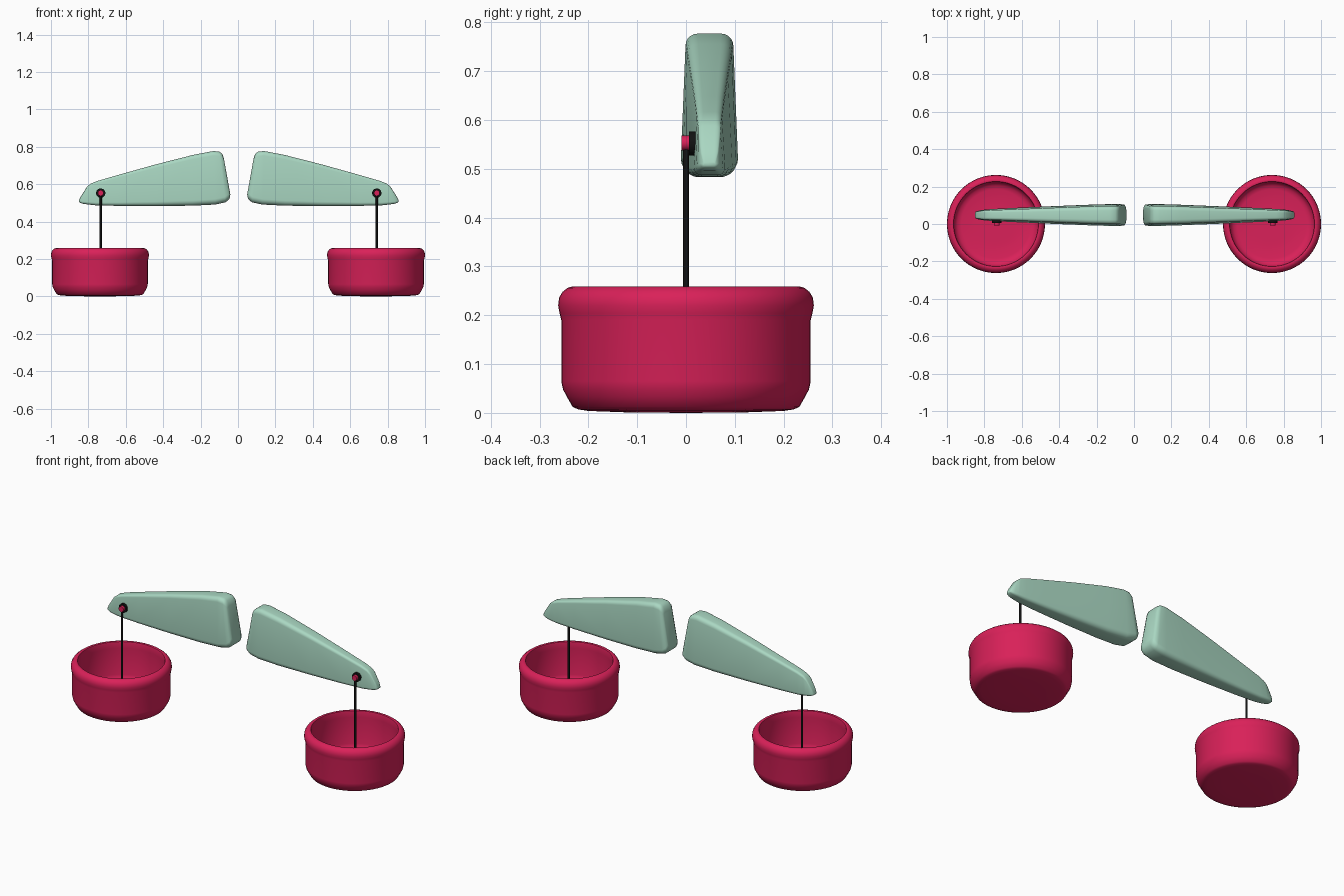
import bpy, bmesh, math
from mathutils import Vector

if "Cube" in bpy.data.objects:
    bpy.data.objects.remove(bpy.data.objects["Cube"])

MID = 0.004      # mirror plane of arms and rods
ARM_Y = 0.048    # centre of the arm thickness


def material(name, rgb):
    m = bpy.data.materials.new(name)
    m.diffuse_color = (*rgb, 1)
    m.use_nodes = True
    m.node_tree.nodes["Principled BSDF"].inputs["Base Color"].default_value = m.diffuse_color
    return m


GREEN = material("mint", (0.40, 0.68, 0.54))
RED = material("crimson", (0.70, 0.015, 0.10))
BLACK = material("black", (0.006, 0.006, 0.006))


def finish(bm, name, mat, angle=40):
    bmesh.ops.recalc_face_normals(bm, faces=bm.faces)
    me = bpy.data.meshes.new(name)
    bm.to_mesh(me)
    bm.free()
    ob = bpy.data.objects.new(name, me)
    bpy.context.collection.objects.link(ob)
    me.materials.append(mat)
    bpy.ops.object.select_all(action='DESELECT')
    ob.select_set(True)
    bpy.context.view_layer.objects.active = ob
    bpy.ops.object.shade_smooth_by_angle(angle=math.radians(angle))
    return ob


def bridge(bm, a, b):
    n = len(a)
    for i in range(n):
        bm.faces.new((a[i], a[(i + 1) % n], b[(i + 1) % n], b[i]))


# arm sections: top x, top z, bottom x, bottom z, half width top, half width bottom
ARM = [
    (0.083, 0.735, 0.049, 0.545, 0.036, 0.042),
    (0.092, 0.762, 0.054, 0.520, 0.046, 0.055),
    (0.108, 0.774, 0.075, 0.503, 0.049, 0.058),
    (0.140, 0.777, 0.130, 0.491, 0.049, 0.0585),
    (0.250, 0.756, 0.250, 0.485, 0.046, 0.055),
    (0.450, 0.705, 0.450, 0.483, 0.038, 0.047),
    (0.650, 0.649, 0.650, 0.484, 0.030, 0.038),
    (0.760, 0.617, 0.770, 0.487, 0.026, 0.032),
    (0.795, 0.603, 0.815, 0.492, 0.024, 0.028),
    (0.814, 0.588, 0.840, 0.496, 0.023, 0.024),
    (0.845, 0.540, 0.855, 0.502, 0.018, 0.019),
    (0.859, 0.514, 0.859, 0.506, 0.012, 0.012),
]


def arm(side, name):
    bm = bmesh.new()
    rings = []
    for tx, tz, bx, bz, wt, wb in ARM:
        top, bot = Vector((tx, 0, tz)), Vector((bx, 0, bz))
        height = (top - bot).length
        ring = []
        for k, (sy, sz) in enumerate(((1, 1), (-1, 1), (-1, -1), (1, -1))):
            w = wt if sz > 0 else wb
            r = min(w * 0.5, height * 0.45)
            for j in range(6):
                a = math.radians(90 * k + 18 * j)
                y = sy * (w - r) + r * math.cos(a)
                h = (height - r if sz > 0 else r) + r * math.sin(a)
                p = bot.lerp(top, h / height)
                ring.append(bm.verts.new((MID + side * (p.x - MID), ARM_Y + y, p.z)))
        rings.append(ring)
    for a, b in zip(rings, rings[1:]):
        bridge(bm, a, b)
    bm.faces.new(rings[0])
    bm.faces.new(rings[-1])
    finish(bm, name, GREEN, 60)


# bowl: outer wall, rolled rim, inner wall, floor (radius, z)
BOWL = [
    (0.12, 0.001), (0.20, 0.004), (0.220, 0.007), (0.232, 0.012), (0.244, 0.033),
    (0.252, 0.048), (0.2555, 0.065), (0.2555, 0.190), (0.259, 0.204), (0.262, 0.220),
    (0.260, 0.236), (0.253, 0.248), (0.243, 0.256), (0.233, 0.259), (0.227, 0.257),
    (0.225, 0.250), (0.226, 0.220), (0.226, 0.070), (0.220, 0.050), (0.205, 0.036),
    (0.185, 0.031), (0.10, 0.030),
]


def bowl(x, name, n=64):
    bm = bmesh.new()
    rings = []
    for r, z in BOWL:
        rings.append([bm.verts.new((x + r * math.cos(t), r * math.sin(t), z))
                      for t in (2 * math.pi * i / n for i in range(n))])
    for a, b in zip(rings, rings[1:]):
        bridge(bm, a, b)
    for ring, z in ((rings[0], 0.0), (rings[-1], 0.03)):
        c = bm.verts.new((x, 0, z))
        for i in range(n):
            bm.faces.new((ring[i], ring[(i + 1) % n], c))
    finish(bm, name, RED)


def cylinder(name, p0, p1, r, mat, n=24):
    p0, p1 = Vector(p0), Vector(p1)
    d = p1 - p0
    bm = bmesh.new()
    bmesh.ops.create_cone(bm, cap_ends=True, segments=n, radius1=r, radius2=r, depth=d.length)
    rot = d.to_track_quat('Z', 'Y').to_matrix().to_4x4()
    bmesh.ops.transform(bm, matrix=rot, verts=bm.verts)
    bmesh.ops.translate(bm, vec=(p0 + p1) / 2, verts=bm.verts)
    finish(bm, name, mat)


for side, label in ((-1, "left"), (1, "right")):
    x = MID + side * 0.738
    arm(side, label + "_arm")
    bowl(side * 0.738, label + "_bowl")
    # hanging rod and its pivot
    cylinder(label + "_rod", (x, 0, 0.025), (x, 0, 0.55), 0.006, BLACK, 16)
    cylinder(label + "_pivot_washer", (x, 0.006, 0.552), (x, 0.020, 0.552), 0.025, BLACK)
    cylinder(label + "_pivot_pin", (x, -0.009, 0.553), (x, 0.008, 0.553), 0.015, RED)
